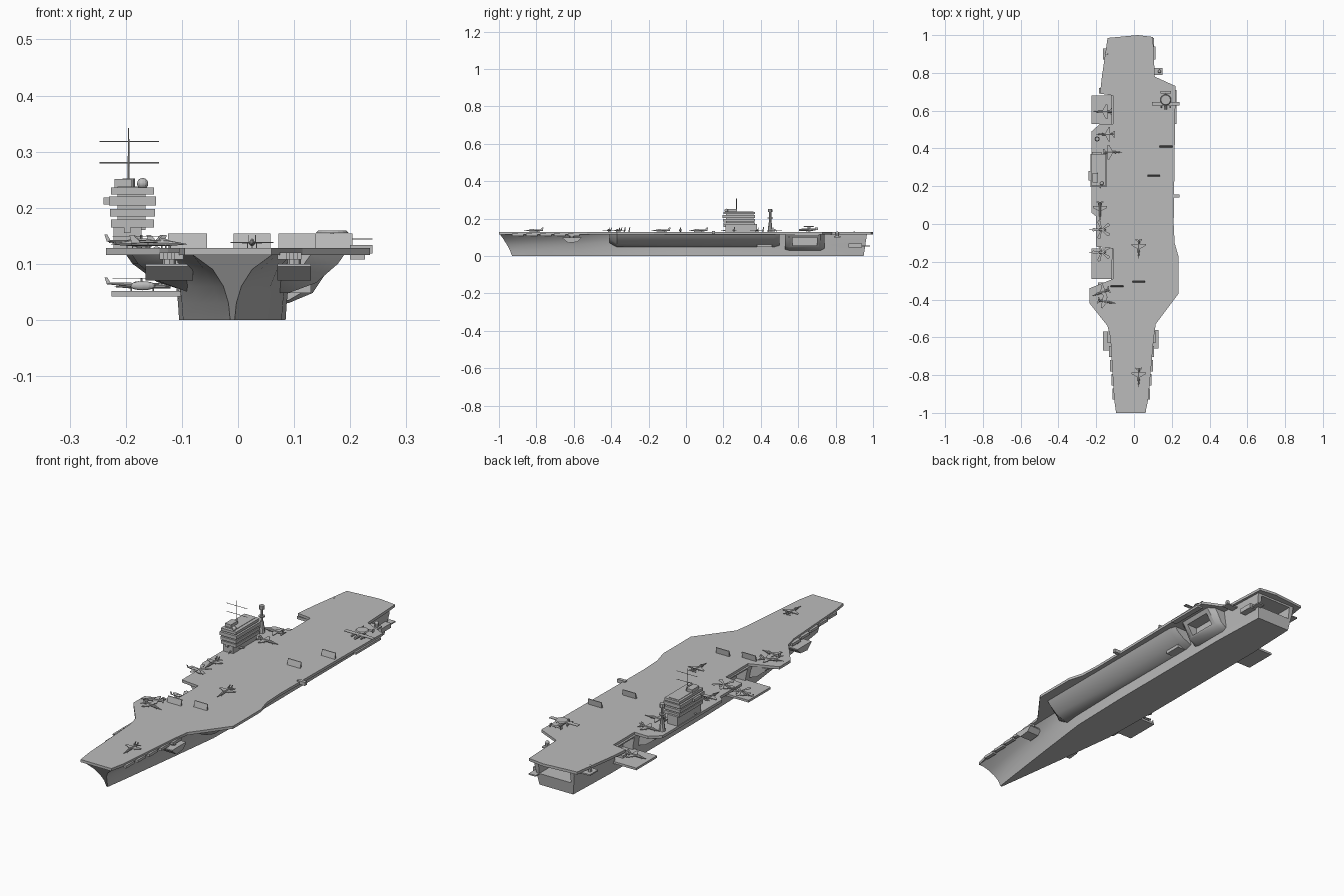
import bpy, bmesh, math
from mathutils import Vector, Matrix

default_cube = bpy.data.objects.get("Cube")
if default_cube:
    bpy.data.objects.remove(default_cube)

grey = bpy.data.materials.new("navy grey")
grey.use_nodes = True
grey.diffuse_color = (0.5, 0.5, 0.5, 1)
grey.node_tree.nodes["Principled BSDF"].inputs["Base Color"].default_value = grey.diffuse_color


# ---- helpers ----
def loft(bm, rings):
    """Skin closed rings of points and cap both ends."""
    loops = [[bm.verts.new(point) for point in ring] for ring in rings]
    count = len(loops[0])
    for first, second in zip(loops, loops[1:]):
        for i in range(count):
            j = (i + 1) % count
            bm.faces.new((first[i], first[j], second[j], second[i]))
    bm.faces.new(loops[0])
    bm.faces.new(loops[-1])


def prism(bm, outline, start, end, axis="z"):
    """Extrude a flat outline along one axis."""
    place = {"x": lambda u, v, t: (t, u, v),
             "y": lambda u, v, t: (u, t, v),
             "z": lambda u, v, t: (u, v, t)}[axis]
    loft(bm, [[place(u, v, t) for u, v in outline] for t in (start, end)])


def box(bm, x0, x1, y0, y1, z0, z1):
    prism(bm, [(x0, y0), (x1, y0), (x1, y1), (x0, y1)], z0, z1)


def rod(bm, start, end, r0, r1=None, sides=8):
    start, end = Vector(start), Vector(end)
    axis = end - start
    matrix = Matrix.Translation((start + end) / 2) @ axis.to_track_quat("Z", "Y").to_matrix().to_4x4()
    bmesh.ops.create_cone(bm, cap_ends=True, segments=sides, radius1=r0,
                          radius2=r0 if r1 is None else r1, depth=axis.length, matrix=matrix)


def ball(bm, centre, radius, stretch=(1, 1, 1)):
    matrix = Matrix.Translation(centre) @ Matrix.Diagonal((*stretch, 1))
    bmesh.ops.create_uvsphere(bm, u_segments=12, v_segments=8, radius=radius, matrix=matrix)


def place_object(name, mesh, location=(0, 0, 0), heading=0):
    obj = bpy.data.objects.new(name, mesh)
    obj.location = location
    obj.rotation_euler.z = math.radians(heading)
    bpy.context.collection.objects.link(obj)
    return obj


def to_mesh(name, bm):
    bmesh.ops.recalc_face_normals(bm, faces=bm.faces)
    mesh = bpy.data.meshes.new(name)
    bm.to_mesh(mesh)
    bm.free()
    mesh.materials.append(grey)
    return mesh


def make(name, bm):
    return place_object(name, to_mesh(name, bm))


def box_object(name, *bounds):
    bm = bmesh.new()
    box(bm, *bounds)
    return make(name, bm)


def activate(obj):
    bpy.ops.object.select_all(action="DESELECT")
    obj.select_set(True)
    bpy.context.view_layer.objects.active = obj


def smooth(obj):
    activate(obj)
    bpy.ops.object.shade_smooth_by_angle(angle=math.radians(35))


def cut(obj, *bounds):
    cutter = box_object("cutter", *bounds)
    cutter.hide_render = True
    modifier = obj.modifiers.new("opening", "BOOLEAN")
    modifier.operation = "DIFFERENCE"
    modifier.object = cutter
    activate(obj)
    bpy.ops.object.modifier_apply(modifier=modifier.name)
    bpy.data.objects.remove(cutter)


# ---- hull: flared bow, straight sides, open stern well ----
levels = (0, .03, .06, .09, .117)
stations = [(0, (.004, .007, .016, .035, .072)), (.06, (.02, .025, .034, .05, .08)),
            (.2, (.055, .06, .068, .08, .105)), (.34, (.088, .09, .094, .1, .11)),
            (.5, (.095, .097, .1, .1, .105)), (.86, (.095, .097, .1, .105, .11)),
            (1, (.085, .09, .095, .1, .1))]
rings = []
for along, widths in stations:
    side = []
    for z, w in zip(levels, widths):
        bow, stern = -.93 - .065 * (z / .117) ** 1.3, .95 + .15 * z
        side.append((w, bow + (stern - bow) * along, z))
    rings.append([(-.01 - w, y, z) for w, y, z in reversed(side)] + [(w - .01, y, z) for w, y, z in side])
bm = bmesh.new()
loft(bm, rings)
hull = make("hull", bm)
cut(hull, -.09, .07, .88, 1.1, .055, .108)
for aft, fore in ((.67, .54), (-.14, -.28)):
    cut(hull, -.2, -.06, fore, aft, .052, .11)
smooth(hull)

# ---- flight deck with two lift notches ----
deck_outline = [
    (-.095, -1), (.06, -1), (.075, -.93), (.105, -.6), (.115, -.53), (.235, -.37), (.235, -.17),
    (.215, -.1), (.21, 0), (.22, .73), (.11, .78), (.1, .99), (.02, 1), (-.14, .985), (-.17, .78),
    (-.18, .69), (-.11, .68), (-.11, .53), (-.18, .53), (-.225, .49), (-.225, .06), (-.2, .04),
    (-.2, -.12), (-.11, -.13), (-.11, -.29), (-.235, -.34), (-.235, -.42), (-.14, -.54),
    (-.125, -.6), (-.105, -.93)]
bm = bmesh.new()
prism(bm, deck_outline, .116, .128)
make("flight_deck", bm)

# ---- lowered aircraft lifts ----
for name, y0, y1 in (("aft_lift", .53, .68), ("forward_lift", -.29, -.13)):
    box_object(name, -.225, -.09, y0, y1, .042, .052)

# ---- side sponsons under the deck overhang ----
def sponson(name, sections, sign):
    bm = bmesh.new()
    loft(bm, [[(sign * x, y, z) for x, z in
               ((.06, .117), (w, .117), (w - .012, .1), (.6 * w + .025, low + .018), (.09, low), (.06, low))]
              for y, w, low in sections])
    obj = make(name, bm)
    smooth(obj)
    return obj


sponson("left_sponson", [(-.41, .13, .07), (-.37, .19, .048), (.47, .19, .048), (.5, .18, .056)], 1)
sponson("right_forward_sponson", [(-.52, .13, .08), (-.42, .19, .05), (-.31, .19, .05)], -1)
sponson("right_middle_sponson", [(-.11, .17, .05), (.1, .2, .05), (.5, .2, .05)], -1)
quarter = sponson("left_quarter_sponson", [(.53, .16, .035), (.55, .18, .03), (.72, .18, .03), (.74, .15, .04)], 1)
cut(quarter, .115, .3, .57, .7, .055, .1)

# ---- small gun platforms and galleries ----
bm = bmesh.new()
for x0, x1, y in ((.07, .13, -.61), (-.165, -.08, -.62)):
    middle = (x0 + x1) / 2
    prism(bm, [(y - .05, .095), (y + .05, .095), (y + .03, .075), (y - .02, .07)], x0, x1, "x")
    box(bm, x0, x1, y - .05, y + .05, .095, .1)
    rod(bm, (middle, y, .1), (middle, y, .112), .012)
make("gun_platforms", bm)

bm = bmesh.new()
for bounds in ((.08, .15, .79, .825, .1, .106), (.08, .115, .87, .94, .045, .066),
               (.07, .105, .92, .985, .05, .056), (-.165, -.1, .87, .93, .095, .101),
               (-.185, -.11, .69, .72, .1, .112), (.2, .226, .53, .71, .108, .118),
               (.2, .24, .14, .155, .118, .134), (.08, .13, .38, .46, .048, .064)):
    box(bm, *bounds)
for x, y in ((.135, .808), (-.145, .9)):
    rod(bm, (x, y, .1), (x, y, .12), .009)
    ball(bm, (x, y, .122), .009)
make("stern_galleries", bm)

bm = bmesh.new()
for i in range(5):
    y = -.93 + .075 * i
    edge = .078 + .09 * (y + .93)
    for middle, sign in ((0, 1), (-.027, -1)):
        x = middle + sign * edge
        box(bm, x - .008, x + .008, y, y + .06, .108, .12)
make("bow_catwalks", bm)

# ---- blast deflectors ----
bm = bmesh.new()
for x, y, half in ((.17, .41, .034), (.105, .255, .033), (.025, -.305, .033), (-.09, -.33, .035)):
    prism(bm, [(y - .004, .127), (y + .004, .127), (y + .007, .154), (y + .003, .154)], x - half, x + half, "x")
make("blast_deflectors", bm)

# ---- island: stacked bridge decks ----
bm = bmesh.new()
box(bm, -.222, -.172, .21, .38, .127, .17)
box(bm, -.215, -.165, .215, .36, .16, .238)
for z, height, wide in ((.165, .014, 0), (.184, .014, .002), (.204, .016, .004), (.224, .012, 0)):
    box(bm, -.226 - wide, -.15 + wide, .2 - wide, .37, z, z + height)
box(bm, -.24, -.2, .23, .28, .206, .218)
box(bm, -.22, -.19, .22, .27, .236, .251)
box(bm, -.203, -.192, .2, .212, .155, .178)
ball(bm, (-.17, .215, .243), .01)
make("island", bm)

bm = bmesh.new()
rod(bm, (-.195, .27, .24), (-.195, .27, .342), .002, .001)
for z in (.28, .318):
    rod(bm, (-.247, .27, z), (-.141, .27, z), .0011)
make("main_mast", bm)

bm = bmesh.new()
rod(bm, (-.195, .45, .127), (-.195, .45, .18), .014, .008)
rod(bm, (-.195, .45, .18), (-.195, .45, .235), .006)
rod(bm, (-.195, .45, .2), (-.195, .45, .205), .014)
rod(bm, (-.195, .45, .235), (-.195, .45, .252), .012, .011)
make("radar_tower", bm)

# ---- jets ----
bm = bmesh.new()
rod(bm, (0, -.028, .009), (0, -.065, .007), .0055, .0005)
rod(bm, (0, .035, .009), (0, -.028, .009), .0045, .0055)
ball(bm, (0, -.022, .013), .004, (.8, 2.5, 1))
for s in (1, -1):
    prism(bm, [(0, -.015), (s * .038, .006), (s * .038, .014), (0, .014)], .009, .011)
    prism(bm, [(0, .022), (s * .018, .034), (s * .018, .04), (0, .036)], .008, .0095)
    prism(bm, [(.018, .01), (.034, .01), (.038, .023), (.03, .023)], s * .006 - .0007, s * .006 + .0007, "x")
    rod(bm, (s * .008, .004, 0), (s * .008, .004, .009), .0012)
rod(bm, (0, -.035, 0), (0, -.035, .008), .0012)
jet_mesh = to_mesh("jet", bm)
for x, y, z, heading in ((.025, -.8, .128, 0), (.025, -.12, .128, 0), (-.155, .595, .052, -90),
                         (-.14, .475, .128, -90), (-.125, .38, .128, 90), (-.18, .08, .128, 0),
                         (-.165, -.36, .128, -70), (-.155, -.41, .128, 80), (-.19, .25, .128, 10)):
    place_object("jet", jet_mesh, (x, y, z), heading)

# ---- radar plane with its round dish ----
bm = bmesh.new()
rod(bm, (0, .02, .012), (0, -.04, .011), .008, .006)
rod(bm, (0, .06, .014), (0, .02, .012), .002, .008)
box(bm, -.072, .072, -.018, .002, .015, .017)
box(bm, -.027, .027, .045, .058, .014, .016)
box(bm, -.003, .003, .005, .02, .016, .028)
rod(bm, (0, .012, .027), (0, .012, .031), .029, .025, 16)
for s in (1, -1):
    rod(bm, (s * .024, .01, .012), (s * .024, -.032, .012), .004)
    rod(bm, (s * .02, 0, 0), (s * .02, 0, .012), .0015)
    box(bm, s * .026 - .001, s * .026 + .001, .045, .06, .01, .024)
place_object("radar_plane", to_mesh("radar_plane", bm), (.168, .645, .128))

# ---- helicopters ----
bm = bmesh.new()
ball(bm, (0, -.008, .009), .009, (.8, 2.6, .9))
rod(bm, (0, .012, .011), (0, .055, .013), .004, .0015)
prism(bm, [(.048, .012), (.056, .012), (.06, .024), (.055, .024)], -.001, .001, "x")
rod(bm, (0, -.006, .015), (0, -.006, .023), .002)
for i in range(5):
    turn = Matrix.Rotation(math.tau * i / 5, 2)
    blade = [turn @ Vector(p) for p in ((-.002, 0), (.002, 0), (.009, .045), (0, .052), (-.009, .045))]
    prism(bm, [(p.x, p.y - .006) for p in blade], .021, .022)
helicopter_mesh = to_mesh("helicopter", bm)
for y, z in ((-.03, .128), (-.15, .052)):
    place_object("helicopter", helicopter_mesh, (-.178, y, z), 90)
